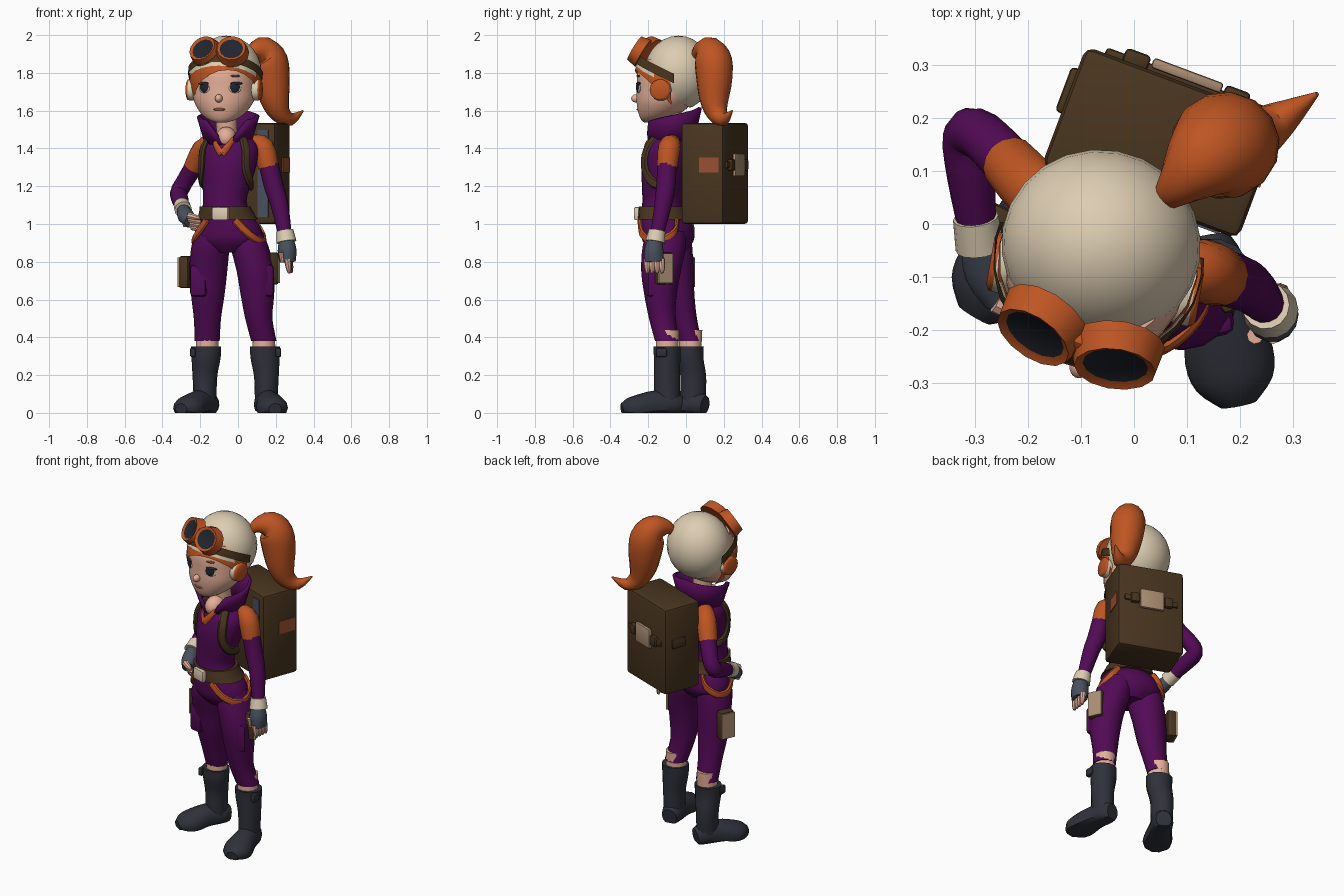
import bpy, bmesh
from math import sin, cos, pi, radians
from mathutils import Vector, Matrix

if "Cube" in bpy.data.objects:
    bpy.data.objects.remove(bpy.data.objects["Cube"])


def material(name, rgb):
    m = bpy.data.materials.new(name)
    col = [((c / 255 + 0.055) / 1.055) ** 2.4 for c in rgb] + [1]
    m.use_nodes = True
    m.diffuse_color = col
    m.node_tree.nodes["Principled BSDF"].inputs["Base Color"].default_value = col
    return m


purple = material("purple cloth", (82, 10, 85))
orange = material("orange", (190, 85, 34))
cream = material("cream", (221, 205, 178))
brown = material("brown leather", (73, 53, 31))
boot = material("boot charcoal", (47, 49, 58))
slate = material("glove slate", (72, 80, 94))
skin = material("skin", (228, 175, 152))
tan = material("tan patch", (170, 142, 116))
rust = material("rust", (152, 80, 50))
dark = material("dark glass", (34, 37, 46))
made = []


def finish(name, bm, mats, frame=None):
    bmesh.ops.recalc_face_normals(bm, faces=bm.faces[:])
    me = bpy.data.meshes.new(name)
    bm.to_mesh(me)
    bm.free()
    for m in mats if isinstance(mats, list) else [mats]:
        me.materials.append(m)
    ob = bpy.data.objects.new(name, me)
    bpy.context.collection.objects.link(ob)
    ob.matrix_world = frame or Matrix()
    made.append(ob)
    return ob


def smooth(rows, n=3):
    """Catmull-Rom interpolation of number tuples."""
    rows = [Vector(r) for r in rows]
    out = []
    for i in range(len(rows) - 1):
        a, b, c, d = rows[max(i - 1, 0)], rows[i], rows[i + 1], rows[min(i + 2, len(rows) - 1)]
        for k in range(n):
            t = k / n
            out.append(b + (c - a) * (t / 2) + (a * 2 - b * 5 + c * 4 - d) * (t * t / 2)
                       + (b * 3 - a - c * 3 + d) * (t ** 3 / 2))
    return out + [rows[-1]]


def loft(name, rows, mat, frame=None, ref=(1, 0, 0), axis=None, sides=14):
    """Elliptical rings (x, y, z, r[, r2]) joined along a smooth path."""
    rows = smooth([r if len(r) == 5 else (*r, r[3]) for r in rows])
    bm = bmesh.new()
    rings = []
    for i, r in enumerate(rows):
        t = Vector(axis) if axis else (rows[min(i + 1, len(rows) - 1)].xyz - rows[max(i - 1, 0)].xyz).normalized()
        u = Vector(ref)
        u = (u - t * u.dot(t)).normalized()
        v = t.cross(u)
        ring = []
        for k in range(sides):
            a = 2 * pi * k / sides
            p = r.xyz + u * (r[3] * cos(a)) + v * (r[4] * sin(a))
            p.z = max(p.z, 0)
            ring.append(bm.verts.new(p))
        rings.append(ring)
    for a, b in zip(rings, rings[1:]):
        for k in range(sides):
            j = (k + 1) % sides
            bm.faces.new((a[k], a[j], b[j], b[k]))
    bm.faces.new(rings[0])
    bm.faces.new(rings[-1])
    return finish(name, bm, mat, frame)


def shell(name, centre, radii, mat, frame=None, cuts=()):
    """Ellipsoid keeping only the parts where normal . p > offset."""
    bm = bmesh.new()
    bmesh.ops.create_uvsphere(bm, u_segments=24, v_segments=14, radius=1,
                              matrix=Matrix.Translation(centre) @ Matrix.Diagonal((*radii, 1)))
    for n, d in cuts:
        n = Vector(n)
        bmesh.ops.bisect_plane(bm, geom=bm.verts[:] + bm.edges[:] + bm.faces[:],
                               plane_co=n * (d / n.length_squared), plane_no=n, clear_inner=True)
    return finish(name, bm, mat, frame)


def box(name, centre, size, mat, frame=None, bevel=0.0, yaw=0):
    bm = bmesh.new()
    bmesh.ops.create_cube(bm, size=1, matrix=Matrix.Translation(centre) @ Matrix.Rotation(radians(yaw), 4, 'Z')
                          @ Matrix.Diagonal((*size, 1)))
    if bevel:
        bmesh.ops.bevel(bm, geom=bm.edges[:], offset=bevel, segments=2, affect='EDGES', profile=0.5)
    return finish(name, bm, mat, frame)


def frame_at(x, y, z, yaw):
    return Matrix.Translation((x, y, z)) @ Matrix.Rotation(radians(yaw), 4, 'Z')


# Torso, turned to its right
TURN = radians(-18)
REF = (cos(TURN), sin(TURN), 0)
torso_rows = [(-.045, -.095, .85, .09, .085), (-.05, -.095, .91, .182, .13), (-.05, -.10, .98, .175, .135),
              (-.06, -.12, 1.05, .135, .115), (-.07, -.125, 1.12, .117, .105), (-.06, -.12, 1.21, .13, .112),
              (-.05, -.105, 1.31, .15, .128), (-.045, -.085, 1.40, .16, .125), (-.045, -.075, 1.45, .125, .10),
              (-.05, -.07, 1.48, .07, .07)]
loft("suit_torso", torso_rows, purple, ref=REF, axis=(0, 0, 1), sides=20)
dense = smooth(torso_rows, 8)


def on_torso(angle, z, out=0.0):
    r = min(dense, key=lambda q: abs(q.z - z))
    a = radians(angle)
    p = Vector(((r[3] + out) * sin(a), -(r[4] + out) * cos(a), 0))
    return Matrix.Rotation(TURN, 3, 'Z') @ p + Vector((r.x, r.y, z))


def trim(name, path, width, depth, out, mat):
    loft(name, [(*on_torso(a, z, out), width, depth) for a, z in path], mat, ref=(0.05, 0.05, 1), sides=8)


belt_rows = [(*r.xyz, r[3] + .016, r[4] + .016) for r in dense if 1.02 < r.z < 1.095]
loft("belt", belt_rows, brown, ref=REF, axis=(0, 0, 1), sides=20)
box("belt_buckle", on_torso(4, 1.055, .018), (.09, .03, .07), cream, bevel=.008, yaw=-18)
for side, s in (("left", 1), ("right", -1)):
    trim(side + "_hip_trim", [(s * 30, 1.02), (s * 47, .95), (s * 75, .91), (s * 105, .915),
                              (s * 128, .96), (s * 140, 1.02)], .021, .012, .008, orange)
    loft(side + "_pack_strap", [(*on_torso(s * a, z, .004), .016, .026) for a, z in
                                ((125, 1.46), (60, 1.465), (47, 1.39), (56, 1.29), (82, 1.22), (120, 1.2))],
         brown, sides=8, ref=(-sin(TURN + s * .9) * -1, -cos(TURN + s * .9), .3))
    trim(side + "_neck_trim", [(s * 24, 1.445), (s * 12, 1.41), (0, 1.37)], .02, .01, .002, orange)

# Neck and flared collar, open at the front
loft("neck", [(-.055, -.06, 1.42, .06), (-.06, -.075, 1.5, .055), (-.06, -.08, 1.6, .058)], skin)
shell("throat", (-.062, -.135, 1.455), (.055, .07, .06), skin)
bm = bmesh.new()
grid = []
for i in range(21):
    t = i / 10 - 1
    col = []
    for h in (0, .5, 1):
        a = pi + t * radians(177 - 40 * h)
        r = .105 + .042 * h
        z = 1.415 + h * (.135 + .05 * (1 - abs(t))) + .02 * (1 - abs(t))
        col.append(bm.verts.new((r * sin(a), -r * cos(a) * .95, z)))
    grid.append(col)
for a, b in zip(grid, grid[1:]):
    for k in range(2):
        bm.faces.new((a[k], b[k], b[k + 1], a[k + 1]))
collar = finish("collar", bm, purple, frame_at(-.052, -.075, 0, -5))
collar.modifiers.new("thickness", 'SOLIDIFY').thickness = .02

# Head
HEAD = frame_at(-.062, -.04, 0, -10)
loft("face", [(0, -.155, 1.538, .03, .03), (0, -.135, 1.553, .075, .065), (0, -.10, 1.59, .122, .115),
              (0, -.072, 1.65, .16, .152), (0, -.05, 1.72, .17, .173), (0, -.04, 1.80, .17, .18),
              (0, -.03, 1.87, .15, .16)], skin, HEAD, axis=(0, 0, 1), sides=20)
shell("hair", (0, -.03, 1.76), (.189, .21, .22), orange, HEAD,
      [((-.3, 1, 1), 1.575), ((0, -.47, -1), -1.77), ((0, -1, 0), .01)])
shell("helmet", (0, 0, 1.8), (.188, .18, .197), cream, HEAD, [((0, 1, 1), 1.68)])
shell("helmet_rim", (0, -.025, 1.765), (.193, .219, .225), cream, HEAD,
      [((0, .47, 1), 1.73), ((0, -.47, -1), -1.775), ((0, -1, 0), .1)])
shell("goggle_strap", (0, -.02, 1.8), (.199, .222, .205), brown, HEAD,
      [((0, .47, 1), 1.75), ((0, -.47, -1), -1.80), ((0, -1, 0), -.01)])
shell("nose", (0, -.228, 1.665), (.02, .026, .022), skin, HEAD)
shell("lips", (0, -.212, 1.607), (.032, .012, .008), rust, HEAD)
for side, s in (("left", 1), ("right", -1)):
    eye = HEAD @ frame_at(s * .083, -.2, 1.722, s * 25)
    shell(side + "_eye_white", (0, 0, -.004), (.034, .007, .024), cream, eye)
    shell(side + "_iris", (s * -.002, -.003, .002), (.027, .008, .027), dark, eye)
    shell(side + "_lash", (s * .006, -.002, .022), (.034, .009, .008), dark, eye)
    shell(side + "_brow", (0, -.002, .062), (.026, .008, .006), rust, eye)
    loft(side + "_ear_cup", [(s * .15, -.065, 1.71, .05), (s * .165, -.065, 1.71, .058), (s * .188, -.065, 1.71, .056)],
         cream, HEAD, ref=(0, 1, 0))
    loft(side + "_ear_disc", [(s * .185, -.065, 1.71, .056), (s * .194, -.065, 1.71, .055), (s * .2, -.065, 1.71, .045)],
         orange, HEAD, ref=(0, 1, 0))

# Goggles pushed up on the forehead
GOGGLES = frame_at(-.105, -.222, 1.917, -21) @ Matrix.Rotation(radians(-32), 4, 'X')
for side, s in (("left", 1), ("right", -1)):
    bm = bmesh.new()
    bmesh.ops.create_cone(bm, cap_ends=True, segments=14, radius1=1, radius2=.86, depth=1,
                          matrix=Matrix.Diagonal((.09, .055, .085, 1)) @ Matrix.Rotation(pi / 2, 4, 'X'))
    front = [f for f in bm.faces if f.calc_center_median().y < -.02 and len(f.verts) > 4]
    bmesh.ops.inset_region(bm, faces=front, thickness=.015)
    bmesh.ops.translate(bm, verts=front[0].verts[:], vec=(0, .008, 0))
    front[0].material_index = 1
    finish(side + "_goggle", bm, [orange, dark], GOGGLES @ frame_at(s * .077, 0, 0, s * 12))
box("goggle_bridge", (0, -.008, .005), (.06, .035, .06), orange, GOGGLES, bevel=.01)

# Ponytail
loft("ponytail", [(.06, .05, 1.89, .025), (.085, .075, 1.915, .045), (.13, .12, 1.915, .08),
                  (.165, .145, 1.86, .1), (.18, .15, 1.76, .095), (.195, .15, 1.66, .078),
                  (.225, .165, 1.585, .055), (.28, .20, 1.555, .034), (.345, .245, 1.6, .004)],
     orange, ref=(.7, -.7, 0))

# Arms: right hand on the hip, left hanging
arms = {
    "left": dict(sleeve=[(.08, -.07, 1.43, .045), (.133, -.088, 1.405, .06), (.162, -.1, 1.30, .055)],
                 arm=[(.161, -.1, 1.32, .052), (.19, -.107, 1.2, .052), (.22, -.122, 1.1, .047), (.246, -.15, .96, .037)],
                 cuff=[(.248, -.153, .965, .045), (.257, -.163, .905, .053)],
                 glove=[(.256, -.163, .92, .038), (.26, -.17, .86, .05, .052), (.263, -.168, .80, .042, .052)],
                 base=(.262, -.208, .815), reach=(.01, .004, -.075), spread=(.003, .026, 0), thumb=(.228, -.21, .85)),
    "right": dict(sleeve=[(-.13, .0, 1.43, .045), (-.185, .06, 1.395, .058), (-.235, .115, 1.30, .053)],
                  arm=[(-.23, .11, 1.31, .05), (-.285, .165, 1.22, .047), (-.313, .165, 1.165, .047),
                       (-.307, .09, 1.13, .045), (-.295, -.01, 1.09, .036)],
                  cuff=[(-.298, .012, 1.1, .043), (-.29, -.045, 1.075, .046)],
                  glove=[(-.29, -.035, 1.075, .035), (-.275, -.09, 1.04, .045, .04), (-.25, -.14, 1.015, .035)],
                  base=(-.262, -.15, 1.045), reach=(.06, -.03, -.015), spread=(.006, .008, -.02),
                  thumb=(-.285, -.11, 1.0)),
}
for side, a in arms.items():
    loft(side + "_shoulder_sleeve", a["sleeve"], orange)
    loft(side + "_suit_arm", a["arm"], purple)
    loft(side + "_cuff", a["cuff"], cream)
    loft(side + "_glove", a["glove"], slate)
    base, reach, spread = Vector(a["base"]), Vector(a["reach"]), Vector(a["spread"])
    for i in range(4):
        p = base + spread * i
        loft(f"{side}_finger_{i + 1}", [(*p, .018), (*(p + reach * .6), .016), (*(p + reach), .008)],
             skin, ref=(.2, .5, .8) if side == "right" else (1, 0, 0), sides=8)
    p = Vector(a["thumb"])
    loft(side + "_thumb", [(*p, .016), (*(p + reach * .7), .01)], skin, ref=(.1, 1, .3), sides=8)

# Legs, boots and thigh pouches
legs = {
    "left": dict(trousers=[(.05, -.105, .96, .08, .1), (.062, -.115, .88, .1, .115), (.093, -.132, .75, .1, .105),
                           (.103, -.135, .62, .088, .085), (.11, -.125, .5, .072, .071), (.137, -.1, .38, .067, .064)],
                 ankle=(.15, -.1), turn=11, pocket=(.135, -.15, .7), pouch=(.175, -.12, .765)),
    "right": dict(trousers=[(-.14, -.08, .96, .08, .1), (-.147, -.075, .88, .1, .108), (-.157, -.052, .75, .1, .092),
                            (-.16, -.035, .62, .088, .08), (-.162, -.01, .5, .072, .068), (-.163, .022, .38, .066, .06)],
                  ankle=(-.175, .038), turn=-31, pocket=(-.2, -.065, .7), pouch=(-.272, -.005, .745)),
}
for side, g in legs.items():
    s = 1 if side == "left" else -1
    loft(side + "_trouser_leg", g["trousers"], purple, axis=(0, 0, 1), sides=16)
    kx, ky = g["trousers"][-1][:2]
    x, y = g["ankle"]
    loft(side + "_calf", [(kx, ky + .002, .44, .057, .064), (kx, ky, .32, .062, .06)], skin, axis=(0, 0, 1))
    top = (kx + x) / 2
    loft(side + "_boot_shaft", [(top, ky, .352, .08, .074), (top, ky, .29, .077, .072), (x, y, .2, .066, .07),
                                (x, y, .12, .062, .07), (x, y, .04, .06, .066)], boot, axis=(0, 0, 1))
    loft(side + "_boot_foot", [(0, .073, .04, .045, .05), (0, .03, .045, .062, .07), (0, -.06, .045, .068, .075),
                               (0, -.15, .03, .084, .068), (0, -.205, .025, .073, .055), (0, -.244, .02, .035, .03)],
         boot, frame_at(x, y, 0, g["turn"]))
    box(side + "_boot_tab", (top + .07 * s, ky - .03, .32), (.03, .06, .05), boot, bevel=.01)
    box(side + "_thigh_pocket", g["pocket"], (.09, .13, .17), purple, bevel=.02, yaw=s * 12)
    pouch = frame_at(*g["pouch"], s * 25)
    box(side + "_pouch", (0, 0, 0), (.055, .09, .17), brown, pouch, bevel=.012)
    box(side + "_pouch_flap", (s * .029, 0, 0), (.009, .084, .155), tan, pouch)

# Backpack
PACK = frame_at(.053, .153, 1.268, -20.5)
box("backpack", (0, 0, 0), (.395, .24, .535), brown, PACK, bevel=.018)
box("backpack_side_patch", (.198, .04, .045), (.008, .11, .08), rust, PACK)
box("backpack_front_panel", (.13, -.12, 0), (.06, .008, .46), slate, PACK)
box("backpack_band", (0, .122, .045), (.32, .02, .035), brown, PACK, bevel=.006)
box("backpack_back_patch", (0, .135, .045), (.14, .02, .12), tan, PACK, bevel=.006)
box("backpack_side_buckle", (-.2, .03, .045), (.02, .09, .06), brown, PACK, bevel=.008)
for s in (1, -1):
    box("backpack_band_buckle", (s * .1, .13, .045), (.05, .03, .06), brown, PACK, bevel=.008)

# Smooth shading with sharp edges kept
for ob in bpy.context.selected_objects:
    ob.select_set(False)
for ob in made:
    ob.select_set(True)
bpy.context.view_layer.objects.active = made[0]
bpy.ops.object.shade_smooth_by_angle(angle=radians(40))
